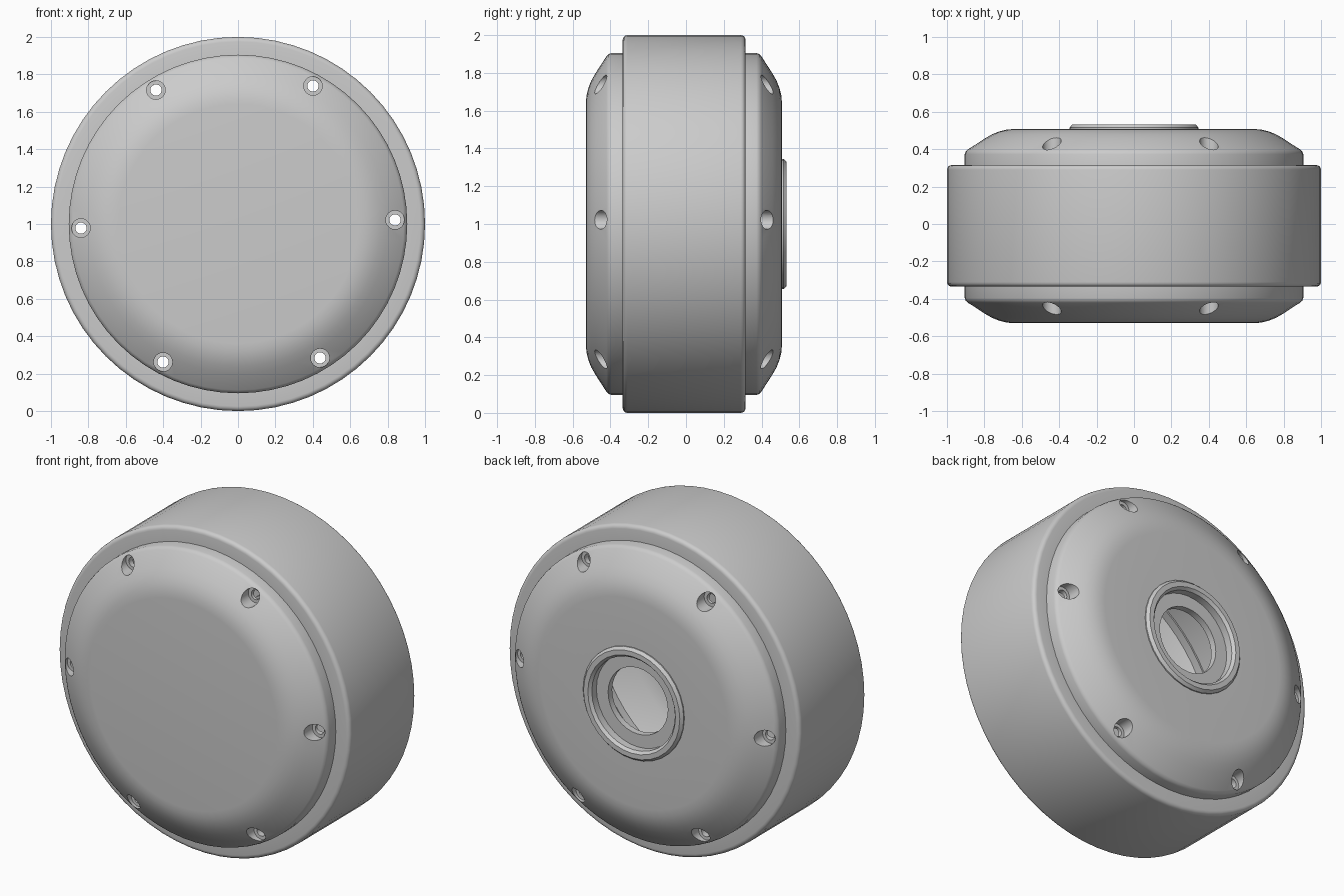
import bpy, bmesh, math
from mathutils import Matrix, Vector

cube = bpy.data.objects.get("Cube")
if cube:
    bpy.data.objects.remove(cube, do_unlink=True)

grey = bpy.data.materials.new("plain grey")
grey.use_nodes = True
grey.diffuse_color = (0.6, 0.6, 0.6, 1)
grey.node_tree.nodes["Principled BSDF"].inputs["Base Color"].default_value = (0.6, 0.6, 0.6, 1)


def revolve(bm, profile, steps, centre):
    """Sweep a closed (radius, y) profile around the y axis through centre."""
    rings = []
    for i in range(steps):
        turn = Matrix.Rotation(2 * math.pi * i / steps, 3, 'Y')
        rings.append([bm.verts.new(turn @ Vector((r, y, 0)) + centre) for r, y in profile])
    count = len(profile)
    for i in range(steps):
        a, b = rings[i], rings[(i + 1) % steps]
        for j in range(count):
            k = (j + 1) % count
            if profile[j][0] + profile[k][0] > 0:
                bm.faces.new((a[j], a[k], b[k], b[j]))


def finish(name, bm):
    bmesh.ops.remove_doubles(bm, verts=bm.verts, dist=0.00001)
    bmesh.ops.dissolve_degenerate(bm, edges=bm.edges, dist=0.00001)
    bmesh.ops.recalc_face_normals(bm, faces=bm.faces)
    mesh = bpy.data.meshes.new(name)
    bm.to_mesh(mesh)
    bm.free()
    mesh.materials.append(grey)
    obj = bpy.data.objects.new(name, mesh)
    bpy.context.collection.objects.link(obj)
    return obj


def select(obj):
    bpy.ops.object.select_all(action='DESELECT')
    obj.select_set(True)
    bpy.context.view_layer.objects.active = obj


def smooth(obj):
    select(obj)
    bpy.ops.object.shade_smooth_by_angle(angle=math.radians(30))


def part(name, profile, steps):
    bm = bmesh.new()
    revolve(bm, profile, steps, CENTRE)
    return finish(name, bm)


def drill(cap, side, shift):
    """Cut six stepped screw holes into the sloping rim of a cap."""
    bm = bmesh.new()
    bore = [(0, 0.7), (0.05, 0.7), (0.05, 0.4), (0.03, 0.4), (0.03, 0.25), (0, 0.25)]
    bore = [(r, side * (y + shift)) for r, y in bore]
    for i in range(6):
        angle = math.radians(1.5 + 60 * i)
        spot = Vector((math.cos(angle), 0, math.sin(angle))) * 0.84
        revolve(bm, bore, 24, CENTRE + spot)
    cutter = finish("screw_hole_cutter", bm)
    cutter.hide_render = True
    cut = cap.modifiers.new("screw holes", 'BOOLEAN')
    cut.operation, cut.solver, cut.object = 'DIFFERENCE', 'EXACT', cutter
    select(cap)
    bpy.ops.object.modifier_apply(modifier=cut.name)
    bpy.data.objects.remove(cutter, do_unlink=True)


CENTRE = Vector((0, 0, 1))

# Outer band with rounded edges
band = []
for y, sign in ((-0.335, 1), (0.315, -1)):
    corner = []
    for i in range(5):
        a = math.pi / 2 * i / 4
        corner.append((0.975 + 0.025 * math.sin(a), y + sign * 0.025 * (1 - math.cos(a))))
    band += corner if sign > 0 else corner[::-1]
band += [(0.87, 0.315), (0.87, -0.335)]
smooth(part("outer_band", band, 64))

# Domed shells: outside from rim to middle, then inside back to the rim
outside = [(0.905, 0.3), (0.905, 0.395), (0.9, 0.41), (0.888, 0.421), (0.8, 0.478),
           (0.76, 0.501), (0.72, 0.517), (0.68, 0.527), (0.64, 0.53)]
inside = [(0.62, 0.47), (0.72, 0.44), (0.86, 0.35), (0.86, 0.3)]
for name, side, shift, bore in (("front_cap", -1, 0, 0), ("back_cap", 1, -0.022, 0.3)):
    profile = outside + [(bore, 0.53), (bore, 0.47)] + inside
    cap = part(name, [(r, side * (y + shift)) for r, y in profile], 64)
    drill(cap, side, shift)
    smooth(cap)

# Raised axle ring with a stepped bore in the back
ring = [(0.345, 0.506), (0.345, 0.515), (0.33, 0.532), (0.3, 0.532), (0.285, 0.515), (0.285, 0.47),
        (0.205, 0.47), (0.205, 0.43), (0.31, 0.43), (0.31, 0.506)]
smooth(part("axle_ring", ring, 32))
